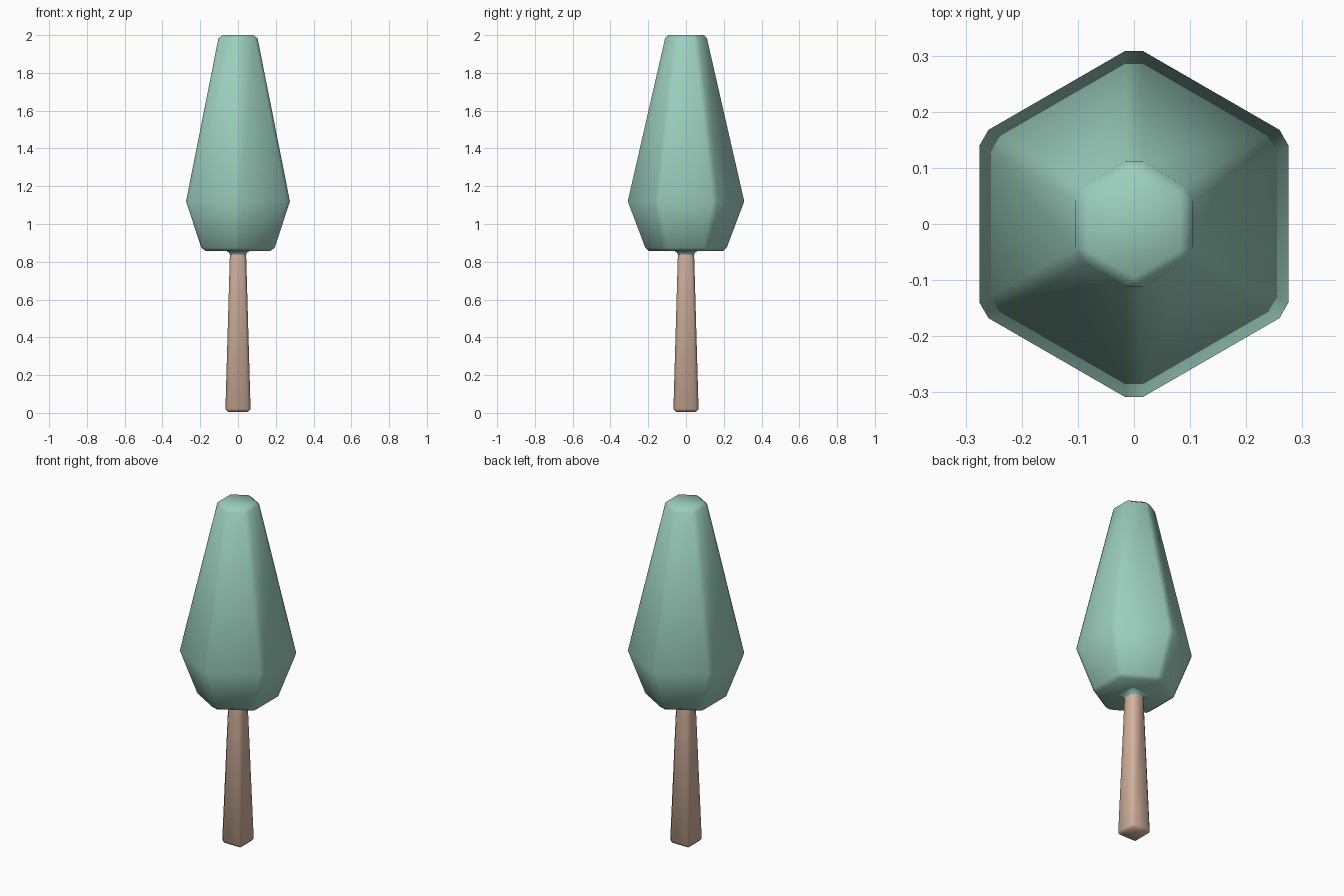
import bpy, bmesh, math

if "Cube" in bpy.data.objects:
    bpy.data.objects.remove(bpy.data.objects["Cube"])


def material(name, color):
    m = bpy.data.materials.new(name)
    m.diffuse_color = color
    m.use_nodes = True
    m.node_tree.nodes["Principled BSDF"].inputs["Base Color"].default_value = m.diffuse_color
    return m


def lofted(name, sides, phase, rings, bevel, mat, cap_top=True, cap_bottom=True):
    """Loft regular polygons (circumradius, z) into one solid, then bevel its edges."""
    bm = bmesh.new()
    loops = []
    for r, z in rings:
        loops.append([bm.verts.new((r * math.cos(phase + math.tau * i / sides),
                                    r * math.sin(phase + math.tau * i / sides), z))
                      for i in range(sides)])
    for a, b in zip(loops, loops[1:]):
        for i in range(sides):
            j = (i + 1) % sides
            bm.faces.new((a[i], a[j], b[j], b[i]))
    if cap_bottom:
        bm.faces.new(loops[0][::-1])
    if cap_top:
        bm.faces.new(loops[-1])
    for f in bm.faces:
        f.smooth = True
    me = bpy.data.meshes.new(name)
    bm.to_mesh(me)
    bm.free()
    ob = bpy.data.objects.new(name, me)
    bpy.context.collection.objects.link(ob)
    me.materials.append(mat)
    if bevel:
        mod = ob.modifiers.new("soft_edges", 'BEVEL')
        mod.width = bevel
        mod.segments = 1
        mod.limit_method = 'ANGLE'
        mod.angle_limit = math.radians(35)
    return ob


green = material("foliage_green", (0.33, 0.62, 0.51, 1))
brown = material("bark_tan", (0.66, 0.45, 0.34, 1))
q = math.sqrt(2)

# Hexagonal crown with corners on the y axis
lofted("crown", 6, math.pi / 2,
       [(0.218, 0.857), (0.3175, 1.12), (0.116, 2.0)], 0.018, green)

# Small flared collar where the crown meets the trunk
lofted("crown_collar", 4, math.pi / 4,
       [(0.043 * q, 0.838), (0.047 * q, 0.848), (0.062 * q, 0.858)], 0.012, green,
       cap_top=False, cap_bottom=False)

# Tapered square trunk
lofted("trunk", 4, math.pi / 4,
       [(0.067 * q, 0.005), (0.043 * q, 0.84)], 0.016, brown, cap_top=False)
